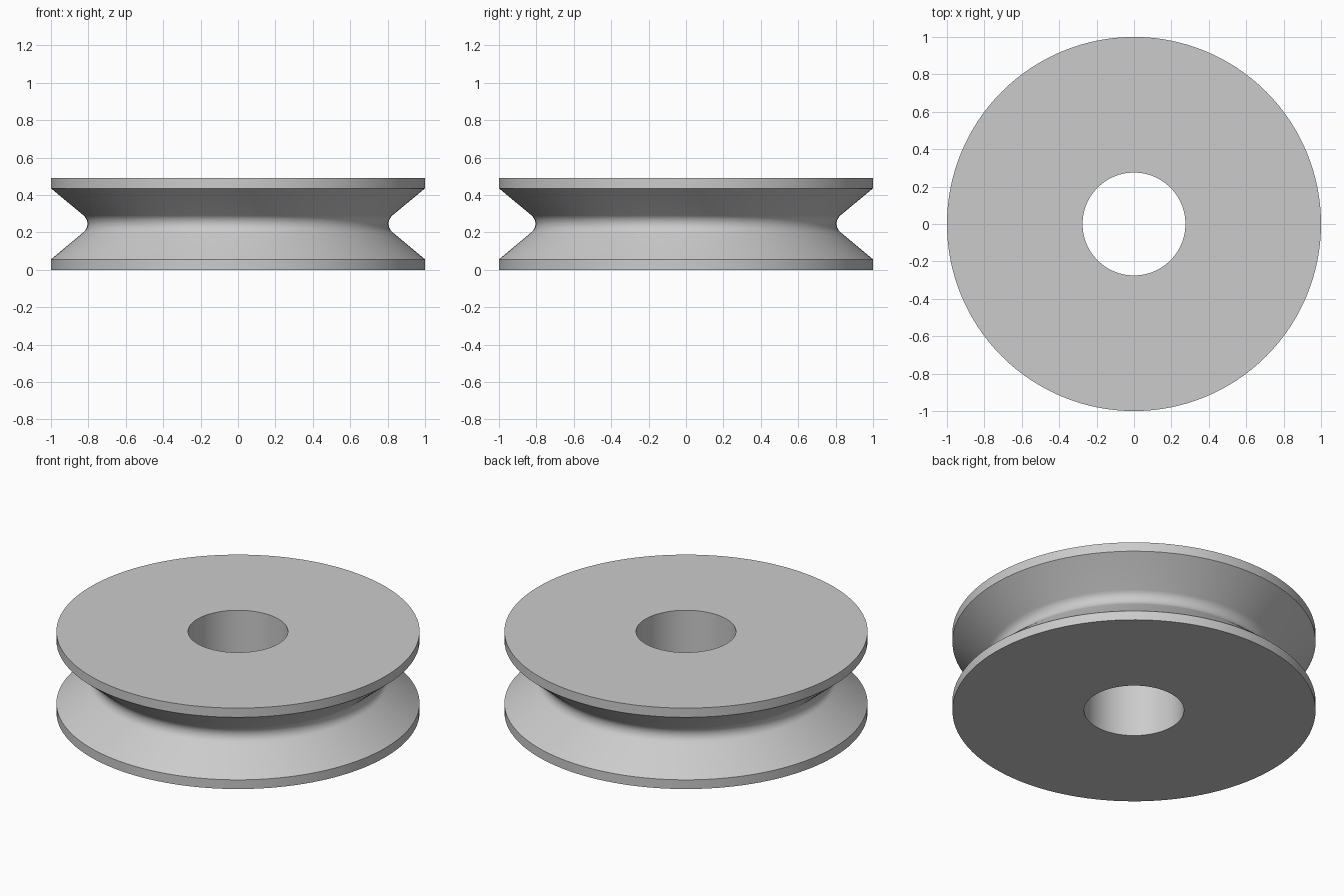
import bpy, bmesh, math

cube = bpy.data.objects.get("Cube")
if cube:
    bpy.data.objects.remove(cube, do_unlink=True)

HEIGHT, RIM, BORE = 0.492, 0.056, 0.275
MID = HEIGHT / 2
SLOPE = math.radians(40)      # groove wall angle
FILLET, FLOOR = 0.059, 0.805  # rounded groove bottom
SEGMENTS, ARC = 128, 12

grey = bpy.data.materials.new("light_grey")
grey.use_nodes = True
colour = (0.6, 0.6, 0.6, 1)
grey.diffuse_color = colour
grey.node_tree.nodes["Principled BSDF"].inputs["Base Color"].default_value = colour

# Closed half section: bore, flat sides, rims and rounded V groove
profile = [(BORE, 0), (1, 0), (1, RIM)]
half = math.pi / 2 - SLOPE
for i in range(ARC + 1):
    a = -half + 2 * half * i / ARC
    profile.append((FLOOR + FILLET - FILLET * math.cos(a), MID + FILLET * math.sin(a)))
profile += [(1, HEIGHT - RIM), (1, HEIGHT), (BORE, HEIGHT)]

# Revolve the section around z
bm = bmesh.new()
rings = []
for s in range(SEGMENTS):
    t = 2 * math.pi * s / SEGMENTS
    rings.append([bm.verts.new((r * math.cos(t), r * math.sin(t), z)) for r, z in profile])
for s, ring in enumerate(rings):
    following = rings[(s + 1) % SEGMENTS]
    for i in range(len(profile)):
        j = (i + 1) % len(profile)
        bm.faces.new((ring[i], following[i], following[j], ring[j]))
bmesh.ops.recalc_face_normals(bm, faces=bm.faces)

mesh = bpy.data.meshes.new("pulley_wheel")
bm.to_mesh(mesh)
bm.free()
mesh.materials.append(grey)
wheel = bpy.data.objects.new("pulley_wheel", mesh)
bpy.context.collection.objects.link(wheel)

# Smooth round surfaces, sharp rims
bpy.ops.object.select_all(action="DESELECT")
wheel.select_set(True)
bpy.context.view_layer.objects.active = wheel
bpy.ops.object.shade_smooth_by_angle(angle=math.radians(30))
